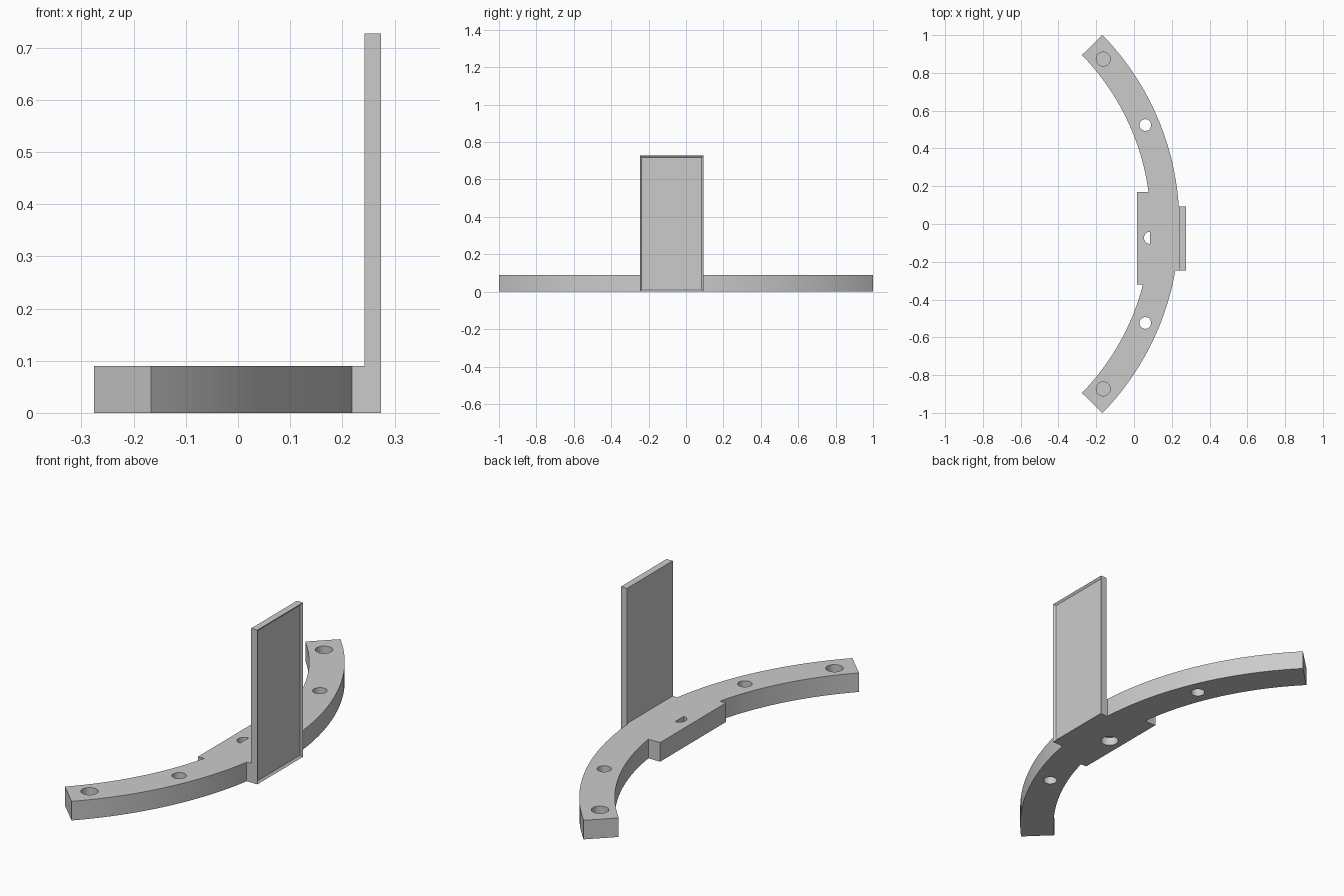
import bpy, bmesh
from math import sin, cos, asin, radians, sqrt
from mathutils import Vector

if "Cube" in bpy.data.objects:
    bpy.data.objects.remove(bpy.data.objects["Cube"], do_unlink=True)

CENTRE_X = -1.194
OUTER, INNER = 1.434, 1.282
SWEEP = radians(44.25)
THICK = 0.09
PANEL_Y = (-0.247, 0.093)
PAD_Y = (-0.32, 0.17)

grey = bpy.data.materials.new("plain grey")
grey.use_nodes = True
grey.diffuse_color = (0.6, 0.6, 0.6, 1)
grey.node_tree.nodes["Principled BSDF"].inputs["Base Color"].default_value = (0.6, 0.6, 0.6, 1)


def add_object(name, bm):
    bmesh.ops.recalc_face_normals(bm, faces=bm.faces[:])
    mesh = bpy.data.meshes.new(name)
    bm.to_mesh(mesh)
    bm.free()
    mesh.materials.append(grey)
    obj = bpy.data.objects.new(name, mesh)
    bpy.context.collection.objects.link(obj)
    return obj


def prism(name, outline, z0, z1):
    bm = bmesh.new()
    face = bm.faces.new([bm.verts.new((x, y, z0)) for x, y in outline])
    top = bmesh.ops.extrude_face_region(bm, geom=[face])["geom"]
    bmesh.ops.translate(bm, vec=(0, 0, z1 - z0),
                        verts=[v for v in top if isinstance(v, bmesh.types.BMVert)])
    return add_object(name, bm)


def arc(radius, a0, a1, steps):
    return [(CENTRE_X + radius * cos(a0 + (a1 - a0) * i / steps),
             radius * sin(a0 + (a1 - a0) * i / steps)) for i in range(steps + 1)]


def stepped_arc(radius, y_range, step_x):
    """Arc from -y to +y with a straight ledge at step_x."""
    low, high = (asin(y / radius) for y in y_range)
    ledge = [(step_x, y) for y in y_range]
    return arc(radius, -SWEEP, low, 24) + ledge + arc(radius, high, SWEEP, 24)


def circle(x, y, r, a0=0, a1=360, steps=32):
    return [(x + r * cos(radians(a0 + (a1 - a0) * i / steps)),
             y + r * sin(radians(a0 + (a1 - a0) * i / steps)))
            for i in range(steps + (a1 - a0 < 360))]


def cut(target, cutter):
    cutter.hide_render = True
    cutter.hide_viewport = True
    mod = target.modifiers.new(cutter.name, "BOOLEAN")
    mod.operation = "DIFFERENCE"
    mod.solver = "EXACT"
    mod.object = cutter
    cutter.hide_viewport = False
    bpy.context.view_layer.update()
    bpy.context.view_layer.objects.active = target
    bpy.ops.object.modifier_apply(modifier=mod.name)
    bpy.data.objects.remove(cutter, do_unlink=True)


# Curved base with the panel ledge outside and the pad inside
outline = stepped_arc(OUTER, PANEL_Y, 0.25) + stepped_arc(INNER, PAD_Y, 0.016)[::-1]
base = prism("curved_base", outline, 0, THICK)

# Mirrored holes: blind at the tips, through nearer the middle
for side in (-1, 1):
    cut(base, prism("tip_hole", circle(-0.163, side * 0.873, 0.037), 0.03, 0.2))
    cut(base, prism("through_hole", circle(0.06, side * 0.524, 0.031), -0.1, 0.2))

# Middle hole: half-round slot opening into a wider pocket underneath
cut(base, prism("slot_hole", circle(0.085, -0.073, 0.032, 90, 270, 16), -0.1, 0.2))
cut(base, prism("lower_pocket", circle(0.085, -0.073, 0.04), -0.1, 0.04))

# Upright panel with a shallow recess on its outer face
bm = bmesh.new()
bmesh.ops.create_cube(bm, size=1)
y0, y1 = PANEL_Y
for v in bm.verts:
    v.co = Vector((0.258 + v.co.x * 0.032, (y0 + y1) / 2 + v.co.y * (y1 - y0),
                   (v.co.z + 0.5) * 0.727))
bm.normal_update()
front = max(bm.faces, key=lambda f: f.normal.x)
bmesh.ops.inset_region(bm, faces=[front], thickness=0.014, depth=0)
bmesh.ops.translate(bm, vec=(-0.008, 0, 0), verts=front.verts[:])
panel = add_object("upright_panel", bm)

# Smooth curves, sharp corners
bpy.ops.object.select_all(action="DESELECT")
base.select_set(True)
bpy.context.view_layer.objects.active = base
bpy.ops.object.shade_smooth_by_angle(angle=radians(30))
